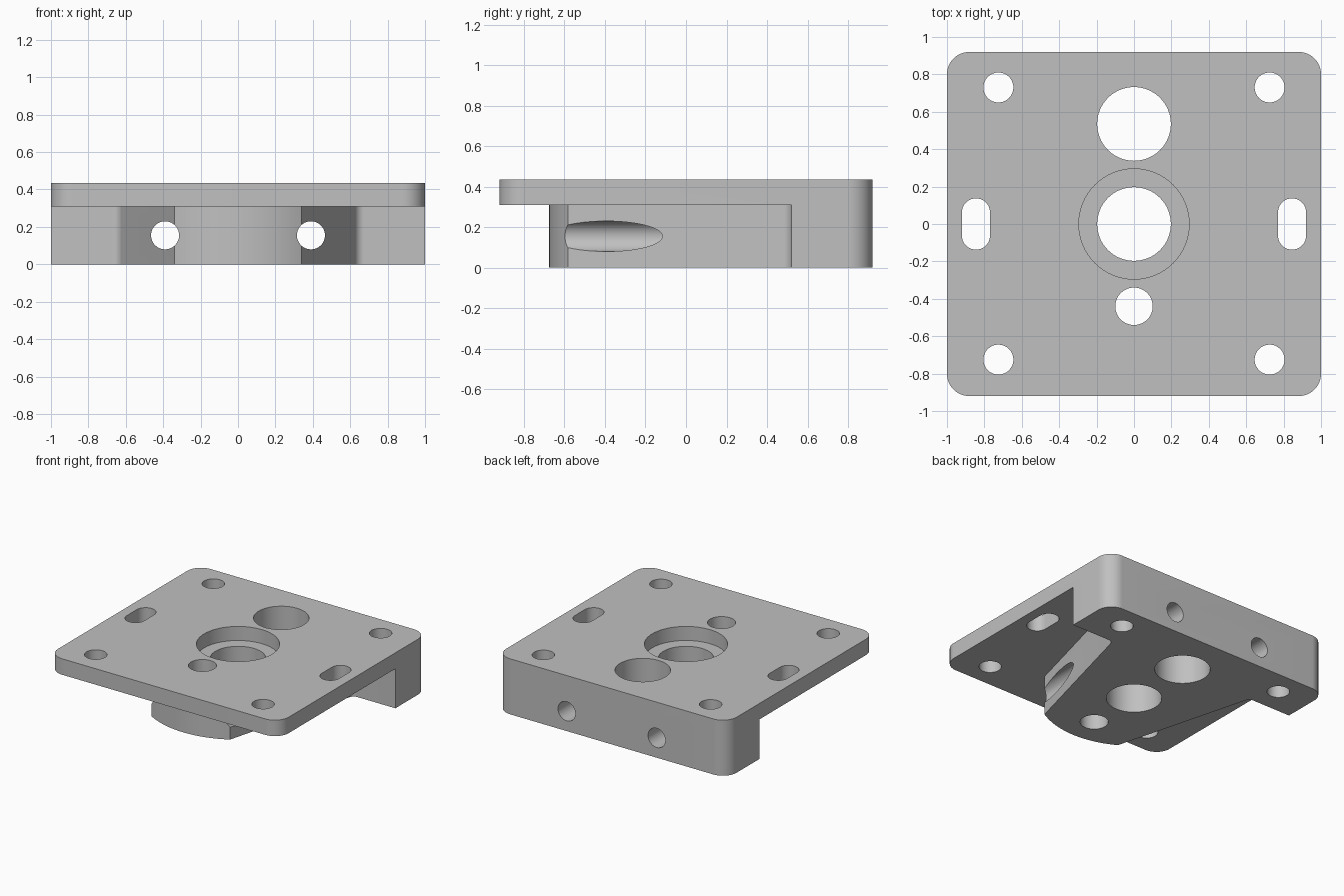
import bpy, bmesh
from math import cos, sin, pi, asin, radians
from mathutils import Vector

TOP, LEDGE = 0.435, 0.31
cube = bpy.data.objects.get("Cube")
if cube:
    bpy.data.objects.remove(cube, do_unlink=True)

grey = bpy.data.materials.new("machined_grey")
grey.use_nodes = True
colour = (0.53, 0.53, 0.53, 1)
grey.diffuse_color = colour
grey.node_tree.nodes["Principled BSDF"].inputs["Base Color"].default_value = colour


def arc(cx, cy, r, start, end, n):
    return [(cx + r * cos(start + (end - start) * i / n),
             cy + r * sin(start + (end - start) * i / n)) for i in range(n + 1)]


def rounded_rect(cx, cy, hx, hy, r, n=16):
    pts = []
    for k, (sx, sy) in enumerate([(1, 1), (-1, 1), (-1, -1), (1, -1)]):
        pts += arc(cx + sx * (hx - r), cy + sy * (hy - r), r, k * pi / 2, (k + 1) * pi / 2, n)
    return pts


def circle(cx, cy, r):
    return arc(cx, cy, r, 0, 2 * pi, 64)[:-1]


def prism(name, outline, z0, z1):
    """Extrude a flat outline between two heights."""
    bm = bmesh.new()
    base = bm.faces.new([bm.verts.new((x, y, z0)) for x, y in outline])
    up = bmesh.ops.extrude_face_region(bm, geom=[base])["geom"]
    bmesh.ops.translate(bm, vec=(0, 0, z1 - z0),
                        verts=[v for v in up if isinstance(v, bmesh.types.BMVert)])
    bmesh.ops.remove_doubles(bm, verts=bm.verts, dist=1e-5)
    bmesh.ops.recalc_face_normals(bm, faces=bm.faces)
    mesh = bpy.data.meshes.new(name)
    bm.to_mesh(mesh)
    bm.free()
    mesh.materials.append(grey)
    obj = bpy.data.objects.new(name, mesh)
    bpy.context.collection.objects.link(obj)
    return obj


def cut(body, cutter):
    cutter.hide_render = True
    mod = body.modifiers.new("cut", 'BOOLEAN')
    mod.operation, mod.solver, mod.object = 'DIFFERENCE', 'EXACT', cutter
    bpy.context.view_layer.objects.active = body
    bpy.ops.object.modifier_apply(modifier=mod.name)
    bpy.data.objects.remove(cutter, do_unlink=True)


# Full block with rounded corners
body = prism("mounting_plate", rounded_rect(0, 0, 1, 0.92, 0.12), 0, TOP)

# Relief below the plate leaves the back bar and the tapered, round-nosed boss
nose_r, half = 0.675, asin(0.34 / 0.675)
nose = arc(0, 0, nose_r, -pi / 2 - half, -pi / 2 + half, 40)
corner = Vector((0.635, 0.52))
d1, d2 = (Vector(nose[-1]) - corner).normalized(), Vector((1, 0))
h, r = d1.angle(d2) / 2, 0.05
centre = corner + (d1 + d2).normalized() * r / sin(h)
ends = [corner + d * r / (sin(h) / cos(h)) - centre for d in (d1, d2)]
fillet = [tuple(centre + ends[0].lerp(ends[1], i / 8).normalized() * r) for i in range(9)]
mirrored = [(-x, y) for x, y in reversed(fillet)]
relief = [(-1.2, 0.52)] + mirrored + nose + fillet + [(1.2, 0.52), (1.2, -1.2), (-1.2, -1.2)]
cut(body, prism("relief", relief, -0.2, LEDGE))

# Central bore, its counterbore, and the round holes on the centre line
cut(body, prism("counterbore", circle(0, 0, 0.295), 0.325, 0.6))
for y, radius in [(0, 0.197), (0.535, 0.197), (-0.44, 0.1)]:
    cut(body, prism("bore", circle(0, y, radius), -0.2, 0.6))

# Corner holes, side slots and the long horizontal holes
for side in (-1, 1):
    for y in (-0.725, 0.73):
        cut(body, prism("corner_hole", circle(side * 0.725, y, 0.08), -0.2, 0.6))
    cut(body, prism("slot", rounded_rect(side * 0.845, 0, 0.075, 0.137, 0.075), -0.2, 0.6))
    drill = prism("cross_hole", circle(side * 0.39, 0.155, 0.075), -1.2, 1.2)
    drill.rotation_euler.x = radians(90)
    bpy.context.view_layer.update()
    cut(body, drill)

bpy.ops.object.select_all(action='DESELECT')
body.select_set(True)
bpy.context.view_layer.objects.active = body
bpy.ops.object.shade_smooth_by_angle(angle=radians(14))
